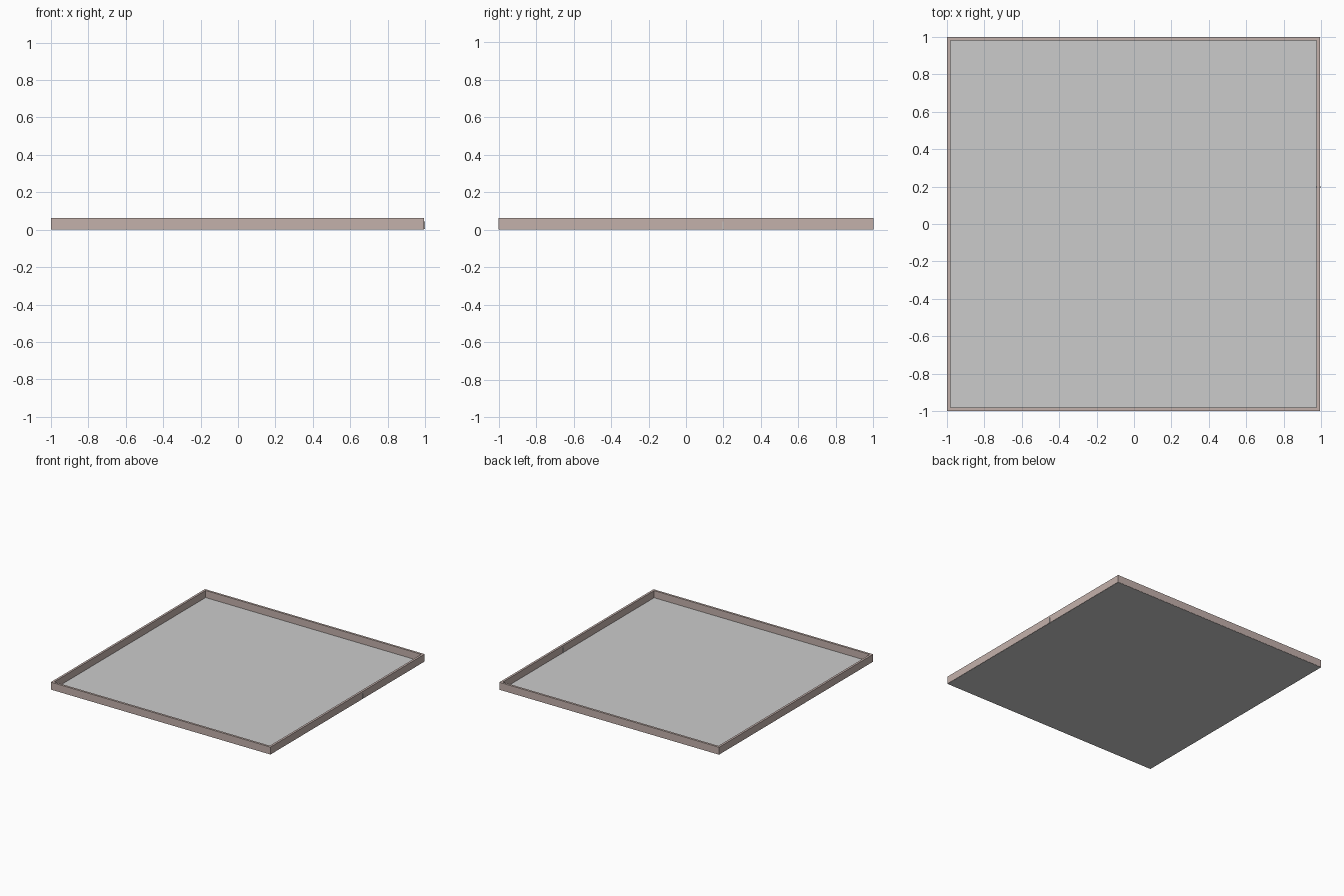
import bpy

if "Cube" in bpy.data.objects:
    bpy.data.objects.remove(bpy.data.objects["Cube"])


def material(name, color):
    m = bpy.data.materials.new(name)
    m.diffuse_color = color
    m.use_nodes = True
    m.node_tree.nodes["Principled BSDF"].inputs["Base Color"].default_value = m.diffuse_color
    return m


def box(name, x, y, z, mat=None):
    """Axis-aligned box from (min, max) ranges."""
    bpy.ops.mesh.primitive_cube_add(
        size=1, location=[(a + b) / 2 for a, b in (x, y, z)])
    ob = bpy.context.object
    ob.name = name
    ob.scale = [b - a for a, b in (x, y, z)]
    bpy.ops.object.transform_apply(location=False, rotation=False, scale=True)
    if mat:
        ob.data.materials.append(mat)
    return ob


clay = material("rim_pinkish", (0.55, 0.44, 0.41, 1))
H, T = 0.062, 0.018          # rim height and thickness
X0, X1 = -1.0, 0.995         # the slot plate stands proud of the right side

# Base plate
box("floor_plate", (X0 + 0.002, X1 - 0.002), (-0.998, 0.998), (0, 0.004))

# Rim: outer block with the middle cut out
rim = box("rim", (X0, X1), (-1, 1), (0.001, H), clay)
cutter = box("rim_cutter", (X0 + T, X1 - T), (-1 + T, 1 - T), (-0.1, 0.2))
cutter.hide_render = True
cutter.hide_set(True)
cut = rim.modifiers.new("opening", "BOOLEAN")
cut.operation = "DIFFERENCE"
cut.solver = "EXACT"
cut.object = cutter

# Small upright tab through the right wall
box("side_tab", (X1 - T - 0.004, 1.0), (0.196, 0.201), (0.004, 0.045))
